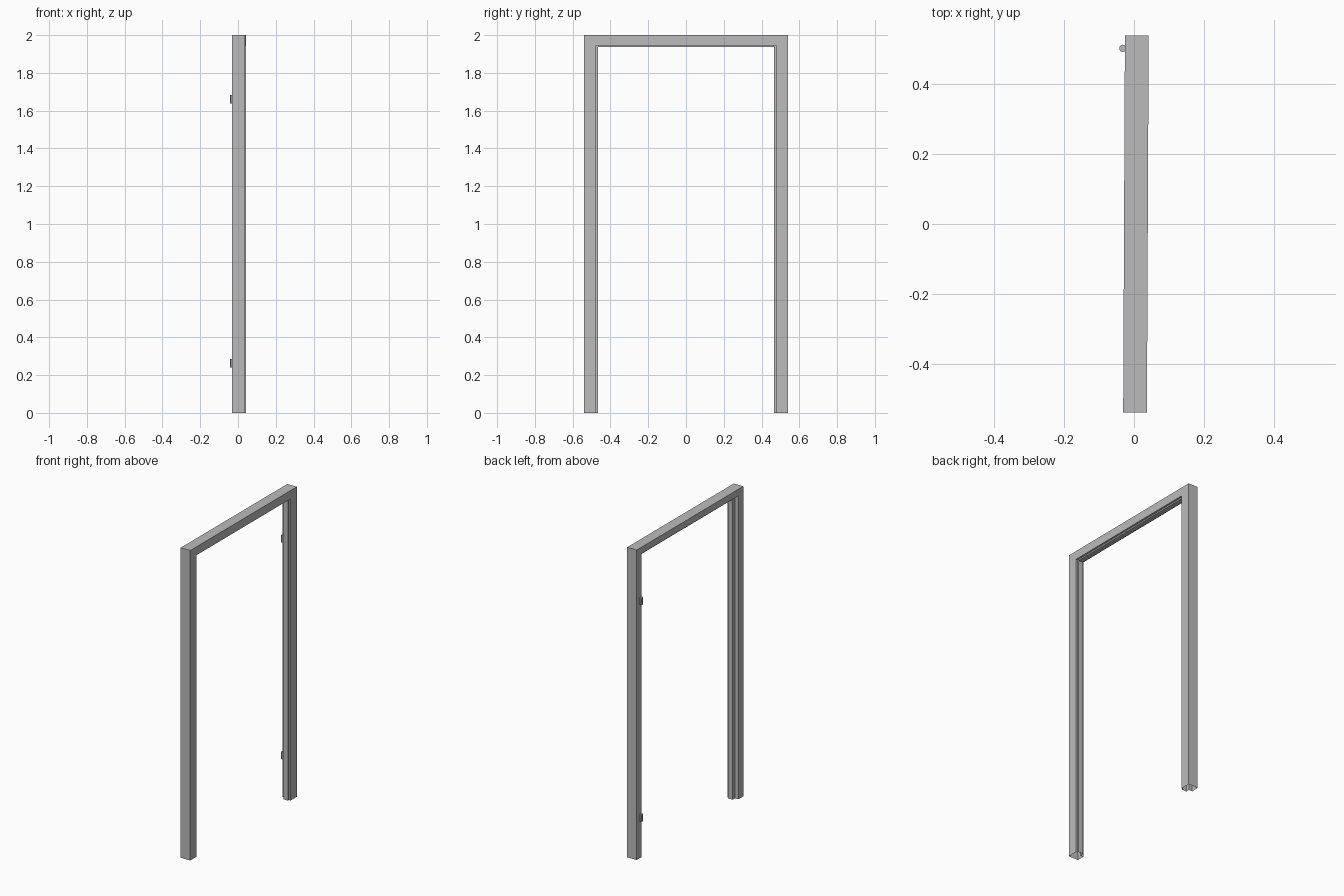
import bpy, bmesh, math
from mathutils import Matrix

cube = bpy.data.objects.get("Cube")
if cube:
    bpy.data.objects.remove(cube, do_unlink=True)

metal = bpy.data.materials.new("grey metal")
metal.use_nodes = True
colour = (0.5, 0.5, 0.5, 1)
metal.diffuse_color = colour
metal.node_tree.nodes["Principled BSDF"].inputs["Base Color"].default_value = colour

HALF, TOP, DEPTH = 0.54, 2.0, 0.034
HEAD_SCALE = 0.85   # the header section is slimmer than the jambs


def skew(y):
    """Middle of the frame's depth at y: the frame stands slightly askew."""
    return 0.0055 + 0.0046 * y


def finish(bm, name):
    bmesh.ops.recalc_face_normals(bm, faces=bm.faces)
    mesh = bpy.data.meshes.new(name)
    bm.to_mesh(mesh)
    bm.free()
    mesh.materials.append(metal)
    obj = bpy.data.objects.new(name, mesh)
    bpy.context.collection.objects.link(obj)
    return obj


# Rebated section: (distance inward from the outer edge, depth)
section = [(0, -DEPTH), (0, DEPTH), (0.064, DEPTH), (0.064, 0.022),
           (0.074, 0.022), (0.074, -0.010), (0.05, -0.010), (0.05, -DEPTH)]


def ring(bm, side, z, mitre):
    """One section loop, flat at the foot or mitred at a top corner."""
    verts = []
    for u, x in section:
        y = side * (HALF - u)
        verts.append(bm.verts.new((x + skew(y), y, z - u * HEAD_SCALE * mitre)))
    return verts


def member(name, start, end):
    """Hollow length of the section, open at both ends."""
    bm = bmesh.new()
    a, b = ring(bm, *start), ring(bm, *end)
    for i in range(len(a)):
        j = (i + 1) % len(a)
        bm.faces.new((a[i], a[j], b[j], b[i]))
    return finish(bm, name)


# Frame: two jambs and a header joined on mitres
for side, name in ((-1, "front_jamb"), (1, "back_jamb")):
    member(name, (side, 0, 0), (side, TOP, 1))
member("header", (-1, TOP, 1), (1, TOP, 1))

# Hinge knuckles on the back jamb
for name, z in (("lower_hinge", 0.262), ("upper_hinge", 1.66)):
    bm = bmesh.new()
    bmesh.ops.create_cone(bm, cap_ends=True, segments=10, radius1=0.0105,
                          radius2=0.0105, depth=0.045,
                          matrix=Matrix.Translation((-0.032, 0.503, z)))
    finish(bm, name)
